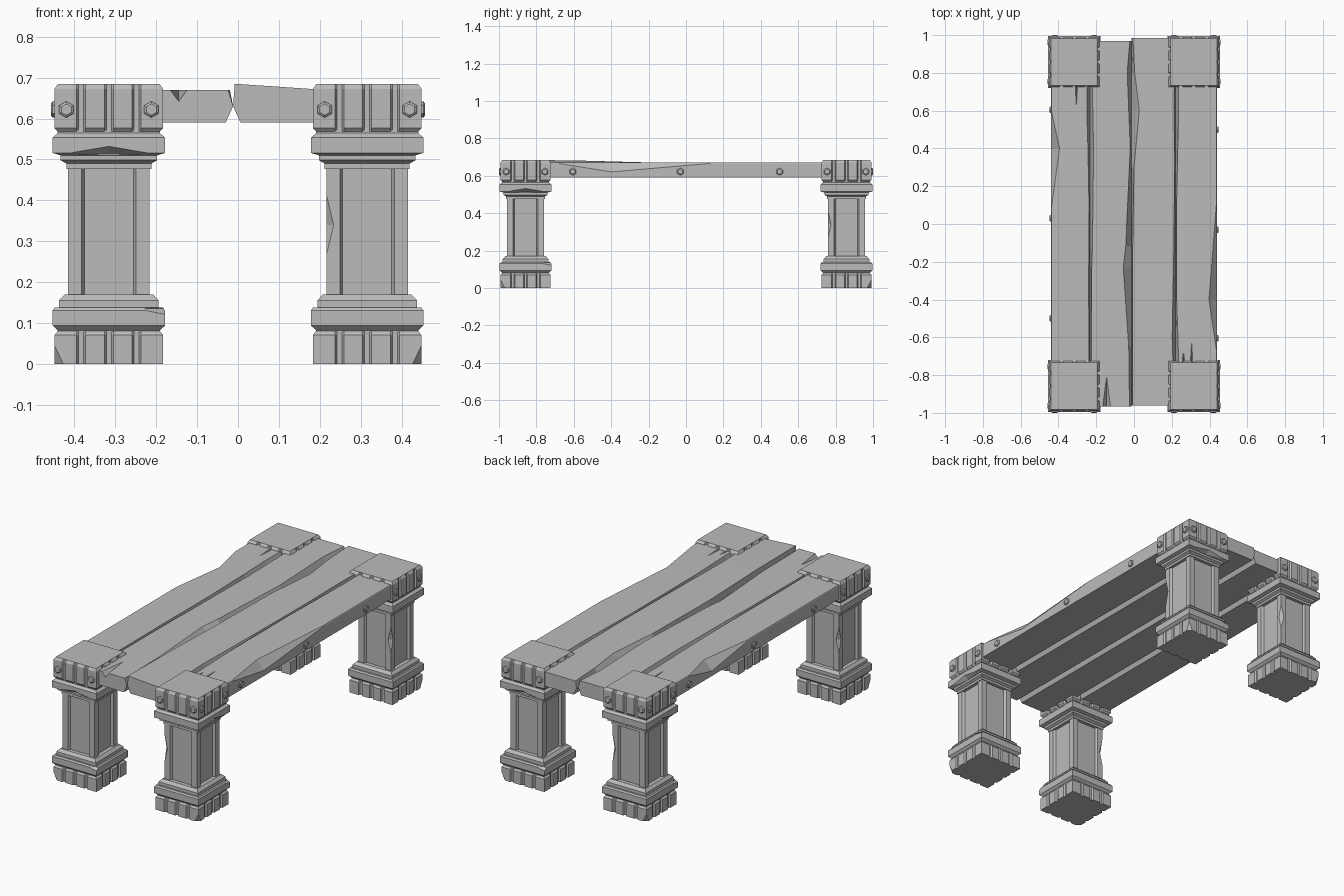
import bpy
import bmesh
from math import pi, cos, sin
from mathutils import Matrix, Vector

cube = bpy.data.objects.get("Cube")
if cube:
    bpy.data.objects.remove(cube)

stone = bpy.data.materials.new("plain grey")
stone.use_nodes = True
GREY = (0.5, 0.5, 0.5, 1)
stone.diffuse_color = GREY
stone.node_tree.nodes["Principled BSDF"].inputs["Base Color"].default_value = GREY


def add(name, bm, matrix=Matrix()):
    bmesh.ops.recalc_face_normals(bm, faces=bm.faces)
    mesh = bpy.data.meshes.new(name)
    bm.to_mesh(mesh)
    bm.free()
    mesh.transform(matrix)
    mesh.materials.append(stone)
    obj = bpy.data.objects.new(name, mesh)
    bpy.context.collection.objects.link(obj)
    return obj


def loft(name, rings, matrix=Matrix()):
    """Skin a list of equal-length rings and close both ends."""
    bm = bmesh.new()
    loops = [[bm.verts.new(p) for p in ring] for ring in rings]
    n = len(loops[0])
    for a, b in zip(loops, loops[1:]):
        for i in range(n):
            j = (i + 1) % n
            bm.faces.new((a[i], a[j], b[j], b[i]))
    bm.faces.new(loops[0][::-1])
    bm.faces.new(loops[-1])
    return add(name, bm, matrix)


def square(z, half, depth=0.0, grooves=()):
    """Square outline with grooves given as (centre, outer, inner) half widths."""
    side = [(-half, -half)]
    for c, outer, inner in grooves:
        side += [(c - outer, -half), (c - inner, depth - half),
                 (c + inner, depth - half), (c + outer, -half)]
    turns = [Matrix.Rotation(k * pi / 2, 3, 'Z') for k in range(4)]
    return [t @ Vector((x, y, z)) for t in turns for x, y in side]


def chip(target, cuts):
    """Knock diamond shaped chips (centre, radii) out of a part."""
    for centre, radii in cuts:
        bm = bmesh.new()
        pts = []
        for axis in range(3):
            for s in (-1, 1):
                v = Vector(centre)
                v[axis] += s * radii[axis]
                pts.append(bm.verts.new(v))
        bmesh.ops.convex_hull(bm, input=pts)
        cutter = add("chip_cutter", bm)
        cutter.hide_render = True
        mod = target.modifiers.new("chip", 'BOOLEAN')
        mod.operation = 'DIFFERENCE'
        mod.solver = 'EXACT'
        mod.object = cutter
        dg = bpy.context.evaluated_depsgraph_get()
        mesh = bpy.data.meshes.new_from_object(target.evaluated_get(dg))
        target.modifiers.clear()
        target.data = mesh
        bpy.data.objects.remove(cutter)


def bolt(name, position, angle):
    """Hexagonal bolt head; angle turns it from facing the front."""
    rings = [[(r * cos(i * pi / 3 + pi / 6), r * sin(i * pi / 3 + pi / 6), d)
              for i in range(6)]
             for r, d in ((0.02, -0.004), (0.02, 0.005), (0.014, 0.009))]
    turn = Matrix.Rotation(angle, 4, 'Z') @ Matrix.Rotation(pi / 2, 4, 'X')
    return loft(name, rings, Matrix.Translation(position) @ turn)


# One leg, built around its own axis
FLUTES = [(c, 0.011, 0.006) for c in (-0.068, 0, 0.068)]
PANEL = [(0, 0.067, 0.06)]

base = loft("leg_base", [square(z, h, d, FLUTES) for z, h, d in
                         ((0, 0.133, 0.009), (0.07, 0.133, 0.009), (0.08, 0.125, 0))])
lower = loft("leg_lower_moulding", [square(z, h) for z, h in (
    (0.078, 0.125), (0.082, 0.125), (0.094, 0.138), (0.13, 0.138), (0.138, 0.132),
    (0.138, 0.122), (0.155, 0.122), (0.17, 0.108))])
shaft = loft("leg_shaft", [square(z, 0.1, 0.014, PANEL) for z in (0.165, 0.48)])
upper = loft("leg_upper_moulding", [square(z, h) for z, h in (
    (0.477, 0.104), (0.49, 0.104), (0.498, 0.118), (0.51, 0.118), (0.516, 0.138),
    (0.553, 0.138), (0.564, 0.125), (0.572, 0.125))])
cap = loft("leg_cap", [square(z, h, d, FLUTES) for z, h, d in (
    (0.568, 0.125, 0), (0.577, 0.133, 0.009), (0.672, 0.133, 0.009), (0.685, 0.124, 0))])

chip(base, [((0.133, -0.133, 0), (0.022, 0.022, 0.045))])
chip(lower, [((0.138, 0.138, 0.135), (0.02, 0.07, 0.014))])
chip(shaft, [((-0.1, -0.1, 0.34), (0.018, 0.018, 0.075))])
chip(upper, [((0.138, 0, 0.514), (0.025, 0.105, 0.018))])

bolts = [bolt("leg_bolt", (s * 0.104, -0.133, 0.622), 0) for s in (-1, 1)]
bolts += [bolt("leg_bolt", (0.133, s * 0.104, 0.622), pi / 2) for s in (-1, 1)]

# Repeat the leg at all four corners, a quarter turn each time
leg = [base, lower, shaft, upper, cap] + bolts
for k, (sx, sy) in enumerate(((1, -1), (1, 1), (-1, 1), (-1, -1))):
    for part in leg:
        obj = part if k == 0 else part.copy()
        if k:
            bpy.context.collection.objects.link(obj)
        obj.location = (sx * 0.316, sy * 0.858, 0)
        obj.rotation_euler.z = k * pi / 2

# Tabletop planks with worn edges
BOTTOM, TOP = 0.59, 0.67


def plank(name, xl, xr, stations, outer=""):
    """Stations are (y, left wear, right wear, optional left lift)."""
    rings = []
    for y, wl, wr, *lift in stations:
        up = lift[0] if lift else 0
        dl = wl * 1.1 + 0.002 if outer == "left" else 0.04
        dr = wr * 1.1 + 0.002 if outer == "right" else 0.04
        bl = 0 if outer == "left" else 0.018
        br = 0 if outer == "right" else 0.018
        rings.append([(xl + bl, y, BOTTOM), (xl, y, TOP - dl), (xl + wl, y, TOP + up),
                      (xr - wr, y, TOP), (xr, y, TOP - dr), (xr - br, y, BOTTOM)])
    return loft(name, rings)


left_outer = plank("left_side_plank", 0.22, 0.44, [
    (-0.93, 0.012, 0.002), (-0.68, 0.015, 0.002), (-0.4, 0.006, 0.043),
    (0.13, 0.006, 0.002), (0.6, 0.016, 0.002), (0.93, 0.012, 0.002)], "right")
left_inner = plank("left_middle_plank", -0.012, 0.22, [
    (-0.96, 0.004, 0.006, 0.015), (-0.6, 0.005, 0.018, 0.012), (-0.2, 0.004, 0.01, 0.001),
    (0.3, 0.012, 0.005), (0.6, 0.04, 0.008), (0.8, 0.016, 0.006), (0.985, 0.006, 0.006)])
right_inner = plank("right_middle_plank", -0.232, -0.012, [
    (-0.966, 0.006, 0.012), (-0.65, 0.006, 0.016), (-0.23, 0.008, 0.045),
    (-0.12, 0.012, 0.032), (0.4, 0.018, 0.008), (0.8, 0.01, 0.024), (0.97, 0.006, 0.01)])
right_outer = plank("right_side_plank", -0.44, -0.232, [
    (-0.93, 0.002, 0.006), (-0.3, 0.002, 0.008), (0.08, 0.002, 0.006),
    (0.4, 0.046, 0.012), (0.6, 0.002, 0.018), (0.93, 0.002, 0.016)], "left")

# Splits in the plank ends
chip(right_inner, [((-0.145, -0.966, 0.672), (0.022, 0.17, 0.03))])
chip(right_outer, [((-0.305, 0.73, 0.671), (0.007, 0.12, 0.012))])
chip(left_outer, [((0.305, -0.73, 0.671), (0.007, 0.12, 0.012)),
                  ((0.262, -0.73, 0.671), (0.008, 0.06, 0.012))])

# Bolts along both long sides
for y in (-0.605, -0.03, 0.5):
    bolt("left_side_bolt", (0.439, y, 0.622), pi / 2)
    bolt("right_side_bolt", (-0.439, -y, 0.622), -pi / 2)
